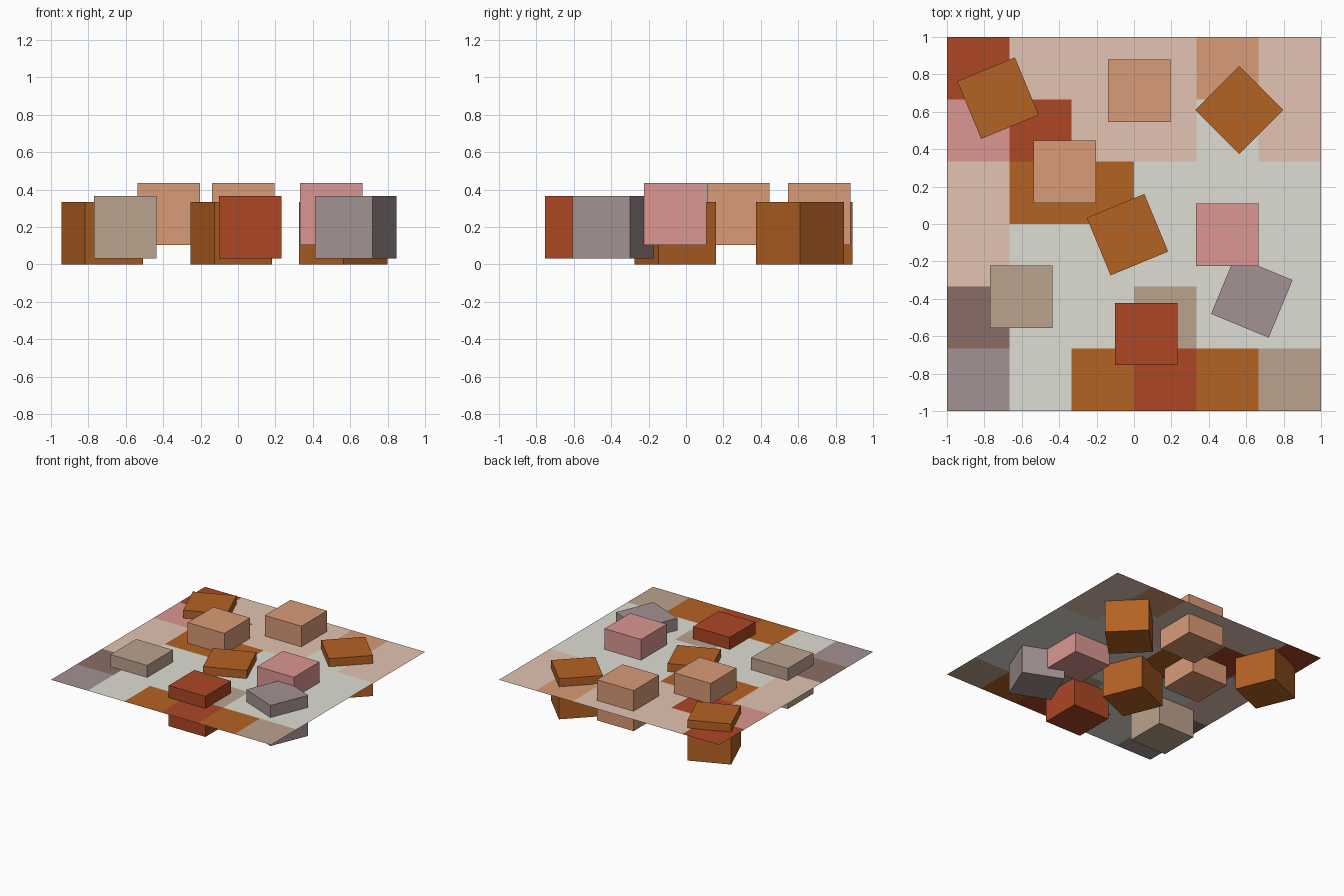
import bpy, bmesh, math

if "Cube" in bpy.data.objects:
    bpy.data.objects.remove(bpy.data.objects["Cube"])

def material(name, r, g, b):
    lin = [(c / 255 / 12.92) if c < 10 else ((c / 255 + 0.055) / 1.055) ** 2.4 for c in (r, g, b)]
    m = bpy.data.materials.new(name)
    m.diffuse_color = (*lin, 1)
    m.use_nodes = True
    m.node_tree.nodes["Principled BSDF"].inputs["Base Color"].default_value = m.diffuse_color
    return m

COLOURS = {
    "S": material("stone grey", 222, 220, 211),
    "E": material("pale peach", 226, 196, 178),
    "T": material("tan", 217, 155, 118),
    "O": material("burnt orange", 180, 98, 36),
    "R": material("brick red", 172, 70, 37),
    "P": material("dusty pink", 219, 151, 146),
    "A": material("taupe", 187, 162, 141),
    "M": material("mauve", 164, 146, 146),
    "B": material("dark brown", 138, 109, 101),
}
CELL = 1 / 3
FLOOR_Z = 0.267

# Floor sheet: six by six coloured squares, listed from back to front
ROWS = ["REEETE",
        "PREESE",
        "EOOSSS",
        "ESSSSS",
        "BSSASS",
        "MSOROA"]
bm = bmesh.new()
bmesh.ops.create_grid(bm, x_segments=6, y_segments=6, size=1)
keys = list(COLOURS)
for f in bm.faces:
    c = f.calc_center_median()
    col = int((c.x + 1) / CELL)
    row = int((1 - c.y) / CELL)
    f.material_index = keys.index(ROWS[row][col])
mesh = bpy.data.meshes.new("floor_sheet")
bm.to_mesh(mesh)
bm.free()
for k in keys:
    mesh.materials.append(COLOURS[k])
floor = bpy.data.objects.new("floor_sheet", mesh)
floor.location.z = FLOOR_Z
bpy.context.collection.objects.link(floor)

# Blocks passing through the sheet: name, colour, x, y, base height, turn
BLOCKS = [
    ("orange_block_back_left", "O", -0.727, 0.673, 0, 22.5),
    ("orange_block_back_right", "O", 0.563, 0.61, 0, 45),
    ("orange_block_centre", "O", -0.035, -0.057, 0, 22.5),
    ("tan_block_back", "T", 0.028, 0.712, 0.103, 0),
    ("tan_block_middle", "T", -0.37, 0.28, 0.103, 0),
    ("pink_block", "P", 0.498, -0.058, 0.103, 0),
    ("mauve_block", "M", 0.63, -0.39, 0.033, -22.5),
    ("taupe_block", "A", -0.603, -0.389, 0.033, 0),
    ("red_block", "R", 0.065, -0.588, 0.033, 0),
]
for name, colour, x, y, base, turn in BLOCKS:
    bpy.ops.mesh.primitive_cube_add(size=CELL, location=(x, y, base + CELL / 2),
                                    rotation=(0, 0, math.radians(turn)))
    block = bpy.context.object
    block.name = name
    block.data.materials.append(COLOURS[colour])
